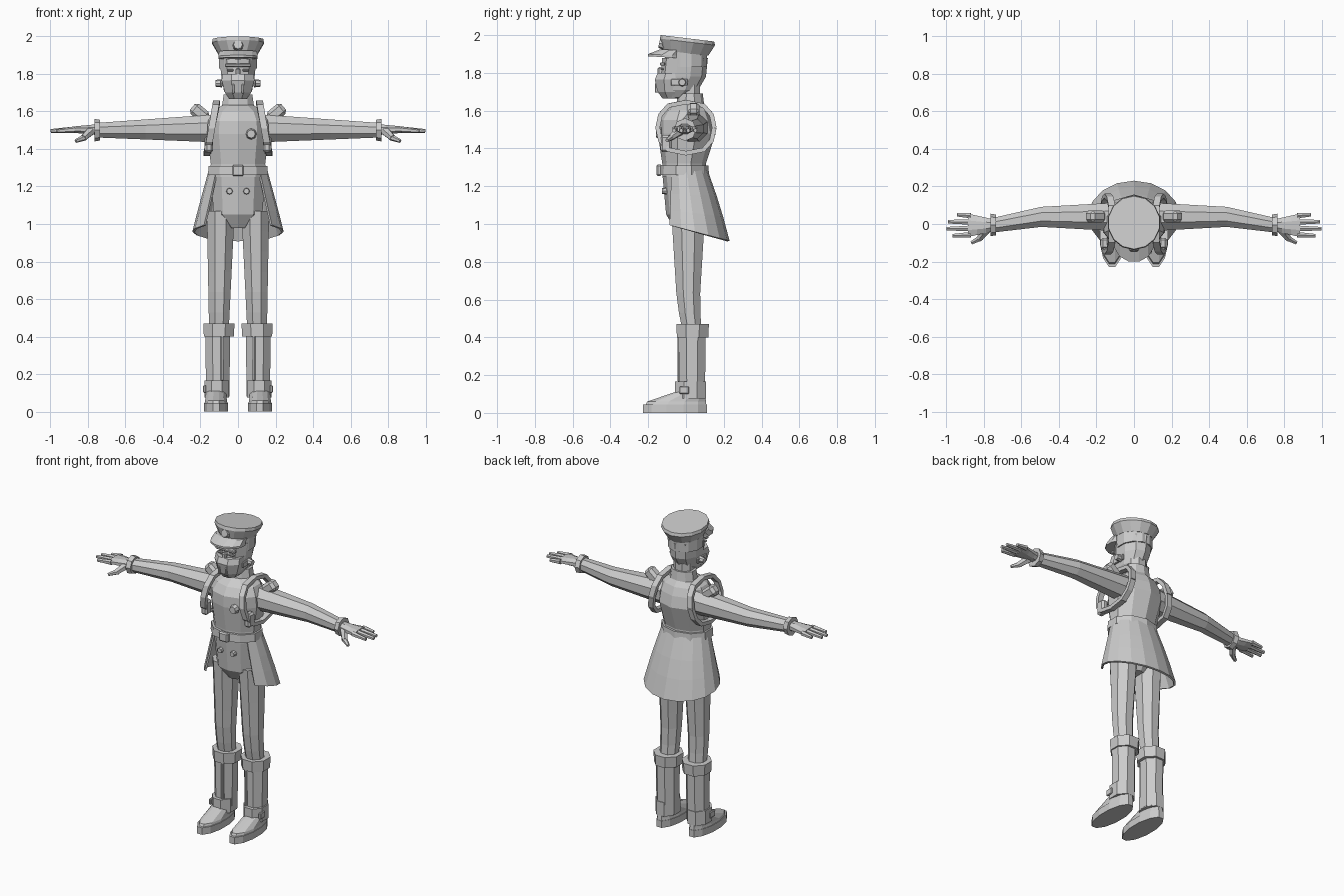
import bpy, bmesh, math
from mathutils import Vector, Matrix

if "Cube" in bpy.data.objects:
    bpy.data.objects.remove(bpy.data.objects["Cube"], do_unlink=True)

COLOUR = (0.6, 0.6, 0.6, 1)
grey = bpy.data.materials.new("plain grey")
grey.use_nodes = True
grey.diffuse_color = COLOUR
grey.node_tree.nodes["Principled BSDF"].inputs["Base Color"].default_value = COLOUR


def finish(name, bm, mirror=False, thickness=0):
    bmesh.ops.recalc_face_normals(bm, faces=bm.faces)
    mesh = bpy.data.meshes.new(name)
    bm.to_mesh(mesh)
    bm.free()
    mesh.materials.append(grey)
    ob = bpy.data.objects.new(name, mesh)
    bpy.context.collection.objects.link(ob)
    if thickness:
        solid = ob.modifiers.new("thickness", 'SOLIDIFY')
        solid.thickness = thickness
        solid.offset = 0
    if mirror:
        ob.modifiers.new("mirror", 'MIRROR').use_mirror_merge = False


def skin(name, loops, mirror=False, closed=True, thickness=0):
    """Bridge successive loops of points; closed loops are capped into a solid."""
    bm = bmesh.new()
    loops = [[bm.verts.new(co) for co in loop] for loop in loops]
    count = len(loops[0])
    for low, high in zip(loops, loops[1:]):
        for i in range(count if closed else count - 1):
            j = (i + 1) % count
            bm.faces.new((low[i], low[j], high[j], high[i]))
    if closed:
        bm.faces.new(loops[0])
        bm.faces.new(loops[-1])
    finish(name, bm, mirror, thickness)


def polygon(sides):
    """Unit polygon with flat sides touching the square around it."""
    grow = 1 / math.cos(math.pi / sides)
    angles = [math.tau * (i + 0.5) / sides for i in range(sides)]
    return [(grow * math.cos(a), grow * math.sin(a)) for a in angles]


def ring(z, half, front, back, x=0, sides=10, tilt=0):
    """Level cross-section; tilt raises or lowers it towards the back."""
    middle, depth = (front + back) / 2, (back - front) / 2
    points = [(x + half * a, middle + depth * b) for a, b in polygon(sides)]
    return [(px, py, z + tilt * py) for px, py in points]


def band(name, bottom, top, half, front, back, x=0, sides=10, flare=1):
    """Straight or flared collar of cloth or leather; off-centre ones come in pairs."""
    middle, depth = (front + back) / 2, flare * (back - front) / 2
    skin(name, [ring(bottom, half, front, back, x, sides),
                ring(top, half * flare, middle - depth, middle + depth, x, sides)], x != 0)


def tube(name, start, end, radius, tip, sides=8, mirror=False):
    start, end = Vector(start), Vector(end)
    axis = end - start
    bm = bmesh.new()
    turn = axis.to_track_quat('Z', 'Y').to_matrix().to_4x4()
    bmesh.ops.create_cone(bm, cap_ends=True, segments=sides, radius1=radius, radius2=tip,
                          depth=axis.length, matrix=Matrix.Translation((start + end) / 2) @ turn)
    finish(name, bm, mirror)


def box(name, centre, size, tip=0):
    """Chamfered box; off-centre ones come in pairs."""
    bm = bmesh.new()
    turn = Matrix.Rotation(math.radians(tip), 4, 'Y')
    place = Matrix.Translation(centre) @ turn @ Matrix.Diagonal((*size, 1))
    bmesh.ops.create_cube(bm, size=1, matrix=place)
    bmesh.ops.bevel(bm, geom=bm.edges[:], offset=min(size) / 4, segments=1, affect='EDGES')
    finish(name, bm, centre[0] != 0)


# Head, neck and collar
skin("head", [ring(1.67, half=.05, front=-.11, back=0),
              ring(1.71, half=.075, front=-.13, back=.06),
              ring(1.78, half=.088, front=-.13, back=.1),
              ring(1.88, half=.098, front=-.12, back=.11)])
band("neck", 1.6, 1.74, half=.06, front=-.03, back=.075, sides=8)
band("collar", 1.61, 1.69, half=.088, front=-.05, back=.095, flare=.87)
box("brow", (0, -.125, 1.847), (.14, .025, .018))
box("nose", (0, -.135, 1.81), (.025, .03, .04))
box("eye", (.042, -.127, 1.82), (.035, .014, .012))

# Face mask with side fasteners
skin("face_mask", [ring(1.665, half=.045, front=-.125, back=-.03, sides=8),
                   ring(1.7, half=.07, front=-.15, back=-.02, sides=8),
                   ring(1.765, half=.087, front=-.165, back=0, sides=8),
                   ring(1.8, half=.085, front=-.15, back=0, sides=8)])
box("mask_strap", (.088, -.035, 1.75), (.014, .09, .035))
tube("mask_fastener", (.085, -.02, 1.75), (.12, -.02, 1.75), .022, .018, mirror=True)
box("mask_vent", (.025, -.15, 1.72), (.012, .03, .05))

# Peaked cap
band("cap_band", 1.83, 1.92, half=.1, front=-.11, back=.11, sides=12, flare=1.03)
skin("cap_crown", [ring(1.905, half=.104, front=-.12, back=.115, sides=14, tilt=-.12),
                   ring(1.965, half=.138, front=-.135, back=.15, sides=14, tilt=-.12),
                   ring(1.984, half=.135, front=-.13, back=.145, sides=14, tilt=-.12)])
skin("cap_visor", [ring(1.876, half=.105, front=-.2, back=0, sides=12, tilt=-.06),
                   ring(1.888, half=.105, front=-.2, back=0, sides=12, tilt=-.06),
                   ring(1.917, half=.1, front=-.135, back=0, sides=12, tilt=-.06)])
tube("cap_badge", (0, -.11, 1.95), (0, -.142, 1.957), .032, .024)

# Jacket, hips and belt
skin("jacket", [ring(1.25, half=.15, front=-.12, back=.1),
                ring(1.32, half=.145, front=-.12, back=.1),
                ring(1.48, half=.165, front=-.142, back=.15),
                ring(1.55, half=.16, front=-.14, back=.135),
                ring(1.6, half=.135, front=-.11, back=.115),
                ring(1.635, half=.08, front=-.06, back=.09)])
skin("hips", [ring(.98, half=.05, front=-.06, back=.06),
              ring(1.05, half=.13, front=-.1, back=.1),
              ring(1.27, half=.145, front=-.12, back=.1)])
band("belt", 1.26, 1.31, half=.16, front=-.138, back=.115, flare=.98)
box("belt_buckle", (0, -.142, 1.285), (.065, .03, .06))
tube("front_button", (.045, -.095, 1.175), (.045, -.128, 1.175), .019, .015, mirror=True)
tube("chest_medal", (.07, -.13, 1.48), (.07, -.158, 1.48), .03, .022)

# Flared coat skirt, open at the front and longer at the back
rows = []
for drop in (0, 0.4, 0.7, 1):
    row = []
    for step in range(-6, 7):
        angle = math.radians(22 * step)
        x = (.152 + .086 * drop) * math.sin(angle)
        y = (.11 + .075 * drop) * math.cos(angle) + .04 * drop
        row.append((x, y, 1.28 - .31 * drop - .27 * y * drop ** 2))
    rows.append(row)
skin("coat_skirt", rows, closed=False, thickness=.012)

# Harness loops round the shoulders, with pouches
edges = ([], [])
for step in range(13):
    angle = math.tau * step / 12
    across, up = math.cos(angle), math.sin(angle)
    y = math.copysign(.15 * abs(across) ** 0.7, across)
    for side, edge in zip((-1, 1), edges):
        edge.append((.14 - .025 * up + .018 * side, y, 1.51 + .135 * up))
skin("shoulder_harness", edges, mirror=True, closed=False, thickness=.024)
box("harness_pouch", (.155, -.105, 1.425), (.045, .06, .09))
box("shoulder_pouch", (.205, .04, 1.592), (.1, .065, .07), tip=-40)

# Sleeves, tapering and bending forward past the elbow
loops = []
for step in range(6):
    t = step / 5
    radius = .075 - .036 * t
    bend = .038 - .11 * max(0, t - 0.6)
    loops.append([(.11 + .64 * t, bend + radius * a, 1.51 - .01 * t + radius * b)
                  for a, b in polygon(8)])
skin("sleeve", loops, mirror=True)
tube("sleeve_cuff", (.735, -.005, 1.5), (.765, -.005, 1.5), .055, .06, mirror=True)

# Hands, flattening and widening towards the fingers
loops = []
for step in range(4):
    t = step / 3
    loops.append([(.74 + .145 * t, (.03 + .032 * t) * a - .007, 1.503 + (.03 - .014 * t) * b)
                  for a, b in polygon(8)])
skin("palm", loops, mirror=True)
for i in range(4):
    y = .045 - .034 * i
    tube("finger", (.87, y, 1.503), (1 - .02 * (i - 1.7) ** 2, y * 1.1, 1.495),
         .017, .011, sides=6, mirror=True)
tube("thumb_base", (.785, -.03, 1.495), (.825, -.08, 1.458), .026, .018, sides=6, mirror=True)
tube("thumb_tip", (.815, -.072, 1.463), (.865, -.1, 1.442), .018, .01, sides=6, mirror=True)

# Trouser legs, thickening from the knee up to the hip
loops = []
for step in range(7):
    t = step / 6
    middle, depth = .034 - .022 * min(1, 4 * t), .05 + .04 * t
    loops.append(ring(.42 + .65 * t, .052 + .022 * t, middle - depth, middle + depth,
                      x=.102 - .01 * t, sides=8))
skin("trouser_leg", loops, mirror=True)

# Boots
band("boot_shaft", .08, .42, half=.062, front=-.035, back=.1, x=.108, sides=8, flare=1.07)
band("boot_cuff", .4, .47, half=.08, front=-.048, back=.118, x=.102, sides=8, flare=1.04)
band("ankle_strap", .075, .165, half=.066, front=-.058, back=.105, x=.113, sides=8)
box("boot_seam", (.085, -.035, .285), (.016, .02, .24))
box("ankle_buckle", (.178, -.01, .12), (.016, .05, .04))
band("boot_sole", 0, .045, half=.065, front=-.228, back=.11, x=.117, sides=12)
skin("boot_upper", [ring(.04, half=.062, front=-.215, back=.108, x=.117, sides=12),
                    ring(.06, half=.058, front=-.205, back=.106, x=.117, sides=12),
                    ring(.11, half=.053, front=-.06, back=.1, x=.117, sides=12)], mirror=True)
